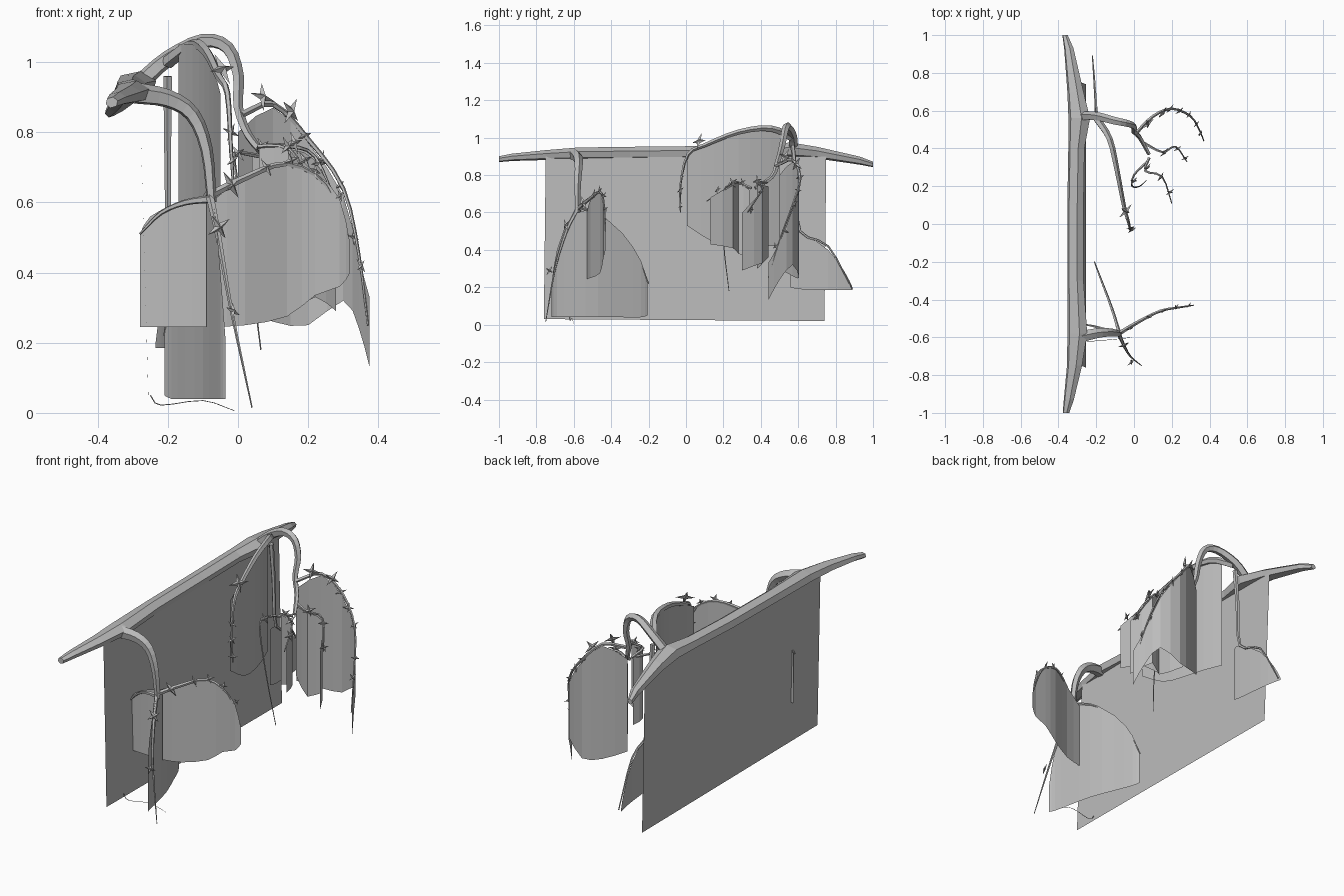
import bpy, bmesh, math, random
from mathutils import Vector

random.seed(4)
cube = bpy.data.objects.get("Cube")
if cube:
    bpy.data.objects.remove(cube, do_unlink=True)

grey = bpy.data.materials.new("plain grey")
grey.use_nodes = True
COLOUR = (0.5, 0.5, 0.5, 1)
grey.diffuse_color = COLOUR
grey.node_tree.nodes["Principled BSDF"].inputs["Base Color"].default_value = COLOUR


def finish(name, bm):
    mesh = bpy.data.meshes.new(name)
    bm.to_mesh(mesh)
    bm.free()
    mesh.materials.append(grey)
    obj = bpy.data.objects.new(name, mesh)
    bpy.context.collection.objects.link(obj)
    return obj


def smooth(points, steps):
    """Catmull-Rom resampling for points of any dimension."""
    pts = [Vector(p) for p in points]
    pts = [2 * pts[0] - pts[1]] + pts + [2 * pts[-1] - pts[-2]]
    out = []
    for a, b, c, d in zip(pts, pts[1:], pts[2:], pts[3:]):
        for i in range(steps):
            t = i / steps
            out.append((2 * b + (c - a) * t + (2 * a - 5 * b + 4 * c - d) * t * t
                        + (3 * b - a - 3 * c + d) * t ** 3) / 2)
    return out + [pts[-2]]


def branch(name, points, r_start, r_end, sides=5, steps=3):
    """Tapered low-poly tube along a path."""
    path = smooth(points, steps)
    bm = bmesh.new()
    rings = []
    side = Vector((0.3, 0.2, 1))
    for i, p in enumerate(path):
        tangent = (path[min(i + 1, len(path) - 1)] - path[max(i - 1, 0)]).normalized()
        side = (side - tangent * side.dot(tangent)).normalized()
        other = tangent.cross(side)
        r = r_start + (r_end - r_start) * i / (len(path) - 1)
        angles = [math.tau * k / sides for k in range(sides)]
        rings.append([bm.verts.new(p + r * (math.cos(a) * side + math.sin(a) * other)) for a in angles])
    skin(bm, rings)
    return finish(name, bm)


def skin(bm, rings):
    n = len(rings[0])
    for a, b in zip(rings, rings[1:]):
        for k in range(n):
            bm.faces.new((a[k], a[(k + 1) % n], b[(k + 1) % n], b[k]))
    bm.faces.new(rings[0][::-1])
    bm.faces.new(rings[-1])
    bmesh.ops.recalc_face_normals(bm, faces=bm.faces)


def curtain(name, points, steps=2):
    """Thin hanging sheet: each point is x, y, top z, bottom z."""
    bm = bmesh.new()
    cols = [(bm.verts.new((x, y, top)), bm.verts.new((x, y, low)))
            for x, y, top, low in smooth(points, steps)]
    for a, b in zip(cols, cols[1:]):
        bm.faces.new((a[0], a[1], b[1], b[0]))
    return finish(name, bm)


def stars(name, places):
    """Four-pointed blossoms with a raised centre."""
    bm = bmesh.new()
    for x, y, z, r in places:
        normal = Vector((0.6 + random.uniform(-.4, .4), -0.7, random.uniform(-.1, .6)))
        turn = normal.to_track_quat('Z', 'Y')
        spin = random.uniform(0, 1.5)
        centre = Vector((x, y, z))
        rim = []
        for k in range(8):
            a = spin + k * math.pi / 4
            d = r if k % 2 == 0 else r * 0.3
            rim.append(bm.verts.new(centre + turn @ Vector((d * math.cos(a), d * math.sin(a), 0))))
        for lift in (0.3, -0.1):
            tip = bm.verts.new(centre + turn @ Vector((0, 0, r * lift)))
            for k in range(8):
                bm.faces.new((rim[k], rim[(k + 1) % 8], tip))
    bmesh.ops.recalc_face_normals(bm, faces=bm.faces)
    return finish(name, bm)


# Main beam: stations of y, x centre, z centre, half width, half height
beam = bmesh.new()
rings = []
for y, x, z, w, h in [(-1, -.36, .885, .018, .016), (-.93, -.345, .895, .028, .02),
                      (-.75, -.315, .907, .042, .027), (-.58, -.30, .915, .055, .033),
                      (-.3, -.31, .918, .045, .034), (.1, -.31, .922, .045, .034),
                      (.4, -.305, .93, .045, .034), (.56, -.29, .935, .06, .04),
                      (.7, -.31, .92, .045, .032), (.93, -.345, .877, .026, .022),
                      (1, -.365, .857, .015, .015)]:
    rings.append([beam.verts.new((x + w * math.cos(a), y, z + h * math.sin(a)))
                  for a in [math.tau * (k + .3) / 6 for k in range(6)]])
skin(beam, rings)
finish("main_beam", beam)

# Large back sheet hanging below the beam
back = bmesh.new()
back.faces.new([back.verts.new(p) for p in
                [(-.28, -.75, .9), (-.28, .75, .9), (-.255, .74, .02), (-.255, -.76, .03)]])
finish("back_sheet", back)

# Front limb and its twigs
branch("front_limb", [(-.29, -.6, .91), (-.2, -.58, .895), (-.13, -.575, .85), (-.09, -.58, .75),
                      (-.075, -.58, .6)], .032, .014)
branch("front_side_twig", [(-.08, -.58, .62), (.02, -.52, .67), (.14, -.46, .71), (.25, -.44, .65),
                           (.315, -.43, .5)], .012, .003)
branch("front_left_twig", [(-.075, -.58, .61), (-.15, -.56, .6), (-.22, -.54, .57), (-.28, -.53, .51)],
       .012, .003)
branch("front_drop_twig", [(-.08, -.58, .62), (-.055, -.64, .5), (-.02, -.7, .3), (.04, -.75, .015)],
       .012, .002)
branch("front_back_twig", [(-.08, -.57, .63), (-.12, -.44, .57), (-.18, -.28, .4), (-.21, -.2, .22)],
       .01, .003)
branch("ground_tendril", [(-.25, -.62, .05), (-.22, -.62, .022), (-.1, -.61, .035), (-.01, -.6, .006)],
       .002, .001, 3)

# Front sheets
curtain("front_dome_sheet", [(-.08, -.53, .6, .245), (.02, -.51, .67, .25), (.14, -.46, .71, .275),
                             (.22, -.445, .685, .335), (.29, -.44, .61, .36), (.32, -.43, .48, .4)])
curtain("front_left_sheet", [(-.28, -.52, .51, .245), (-.25, -.525, .56, .245), (-.17, -.53, .6, .245),
                             (-.09, -.53, .62, .245)])
curtain("front_cross_sheet", [(-.035, -.72, .2, .04), (-.05, -.69, .4, .04), (-.07, -.6, .6, .04),
                              (-.1, -.47, .585, .04), (-.15, -.34, .49, .04), (-.19, -.24, .34, .04),
                              (-.21, -.205, .22, .05)])

# Rear arching limb and its twigs
branch("rear_limb", [(-.28, .57, .94), (-.2, .57, 1.01), (-.1, .545, 1.06), (-.03, .53, 1.04),
                     (0, .515, .96), (0, .49, .87), (.03, .46, .79), (.08, .37, .73)], .026, .01)
branch("rear_long_twig", [(-.2, .56, 1.0), (-.13, .45, 1.05), (-.09, .28, 1.03), (-.055, .1, .96),
                          (-.03, .01, .91), (-.02, -.03, .75), (-.01, -.03, .6)], .02, .003)
branch("rear_high_twig", [(.01, .48, .85), (.1, .57, .88), (.2, .61, .78), (.3, .57, .64),
                          (.345, .5, .45), (.37, .44, .25)], .01, .003)
branch("rear_middle_twig", [(.05, .43, .76), (.15, .38, .76), (.22, .41, .73), (.28, .33, .6)],
       .008, .003)
branch("rear_low_twig", [(.08, .35, .73), (.06, .28, .76), (.15, .25, .75), (.2, .11, .66)],
       .008, .003)
branch("rear_loop_twig", [(.07, .33, .73), (0, .26, .74), (-.01, .2, .71), (.03, .2, .45),
                          (.065, .23, .18)], .007, .002)
branch("rear_back_twig", [(-.2, .57, .96), (-.2, .59, .75), (-.2, .61, .5), (-.21, .76, .42),
                          (-.22, .89, .19)], .013, .003)

# Rear sheets
curtain("rear_long_sheet", [(-.17, .5, 1.05, .42), (-.13, .4, 1.05, .42), (-.095, .28, 1.03, .42),
                            (-.07, .15, .98, .44), (-.05, .005, .91, .53)])
curtain("rear_high_sheet", [(0, .5, .8, .3), (.1, .57, .87, .26), (.2, .605, .77, .25),
                            (.3, .57, .62, .32), (.345, .5, .44, .24), (.375, .44, .33, .13)])
curtain("rear_middle_sheet", [(.04, .44, .74, .36), (.15, .38, .75, .3), (.22, .41, .72, .33),
                              (.28, .3, .6, .29)])
curtain("rear_low_sheet", [(.08, .34, .72, .36), (.06, .28, .76, .38), (.15, .25, .75, .41),
                           (.2, .13, .68, .43)])
curtain("rear_back_sheet", [(-.2, .56, .5, .2), (-.2, .61, .5, .19), (-.21, .76, .4, .185),
                            (-.225, .85, .28, .185), (-.235, .89, .2, .185)])

# Blossoms along the twigs
stars("front_blossoms", [(-.02, -.545, .65, .045), (-.055, -.64, .53, .04), (-.015, -.73, .29, .03),
                         (.08, -.49, .7, .03), (.15, -.46, .72, .028), (.22, -.44, .69, .025),
                         (.29, -.43, .62, .02)])
stars("rear_blossoms", [(.07, .53, .9, .045), (.15, .59, .86, .045), (.19, .61, .79, .03),
                        (.24, .6, .72, .03), (.29, .58, .65, .025), (.33, .53, .5, .025),
                        (.35, .48, .42, .025), (.16, .38, .77, .035), (.23, .4, .71, .028),
                        (.27, .35, .61, .025), (.07, .3, .76, .03), (.14, .25, .76, .035),
                        (.19, .17, .72, .03), (0, .23, .74, .03)])
stars("rear_long_blossoms", [(-.045, .07, .98, .05), (-.02, -.02, .8, .028), (-.015, -.03, .72, .028),
                             (-.01, -.03, .63, .025)])
